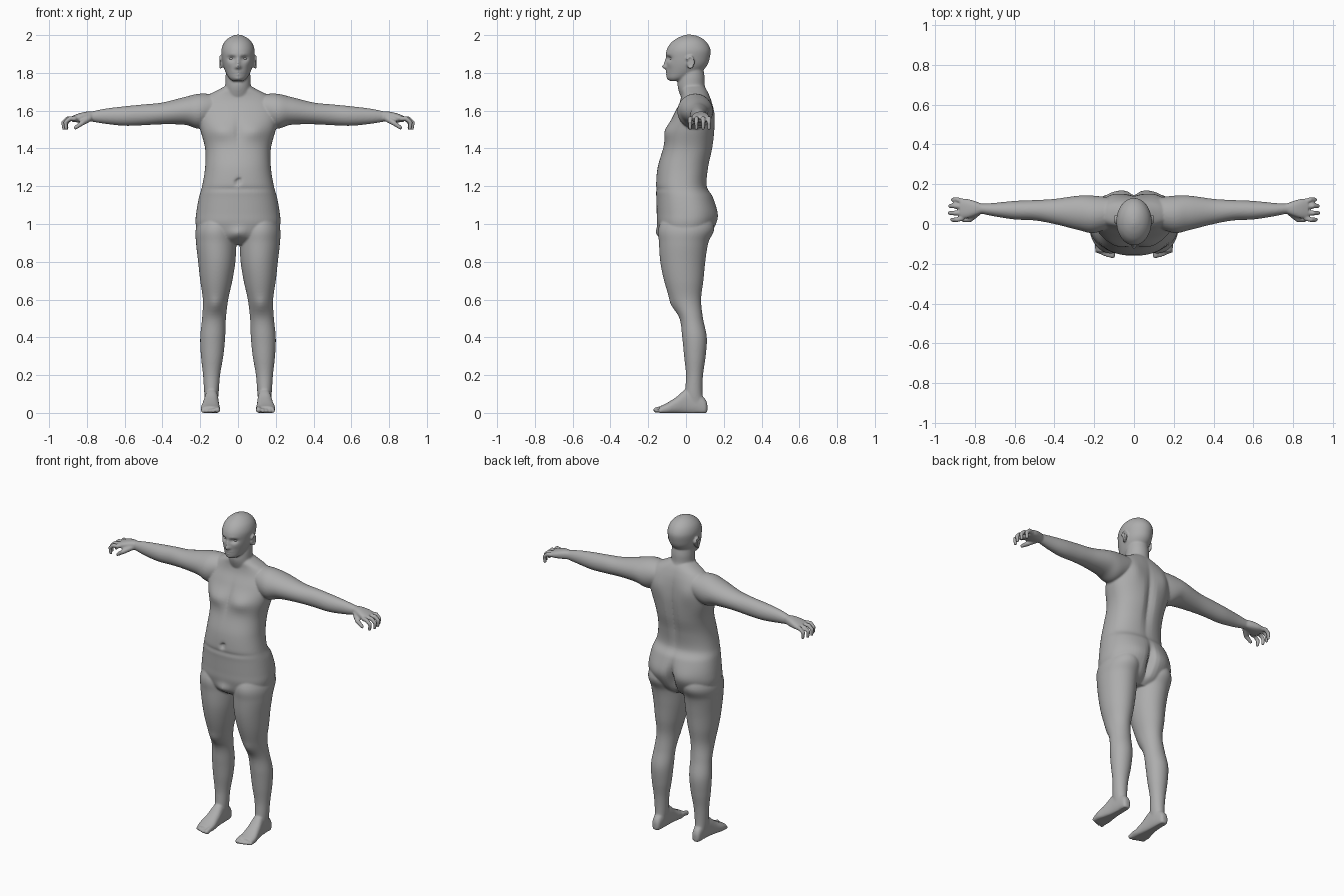
import bpy, bmesh, math
from mathutils import Vector, Matrix

cube = bpy.data.objects.get("Cube")
if cube:
    bpy.data.objects.remove(cube, do_unlink=True)

skin = bpy.data.materials.new("skin grey")
skin.use_nodes = True
GREY = (.42, .42, .42, 1)
skin.diffuse_color = GREY
skin.node_tree.nodes["Principled BSDF"].inputs["Base Color"].default_value = GREY

# Which ring coordinates become x, y, z for each loft direction
AXES = {
    "x": lambda t, a, b: Vector((t, b, a)),
    "y": lambda t, a, b: Vector((a, t, b)),
    "z": lambda t, a, b: Vector((a, b, t)),
}


def smooth_rings(rings, steps=6):
    """Catmull-Rom interpolation between the key rings."""
    out = []
    for i in range(len(rings) - 1):
        p0, p1 = rings[max(i - 1, 0)], rings[i]
        p2, p3 = rings[i + 1], rings[min(i + 2, len(rings) - 1)]
        for k in range(steps):
            t = k / steps
            out.append([
                b + t * ((c - a) + t * ((2 * a - 5 * b + 4 * c - d) + t * (3 * b - a - 3 * c + d))) / 2
                for a, b, c, d in zip(p0, p1, p2, p3)])
    return out + [list(rings[-1])]


def loft(bm, axis, rings, side=1, power=2, bumps=(), segs=64):
    """Closed skin over rings (t, a_low, a_high, b_low, b_high).
    bumps: (front -1 / back 1, x, z, x radius, z radius, height)."""
    loops = []
    for t, a0, a1, b0, b1 in smooth_rings(rings):
        loop = []
        for s in range(segs):
            ang = math.tau * s / segs
            c, n = math.cos(ang), math.sin(ang)
            u = math.copysign(abs(c) ** (2 / power), c)
            v = math.copysign(abs(n) ** (2 / power), n)
            p = AXES[axis](t, (a0 + a1 + (a1 - a0) * u) / 2, (b0 + b1 + (b1 - b0) * v) / 2)
            y = p.y
            for face, x, z, rx, rz, h in bumps:
                if n * face > 0:
                    fall = ((abs(p.x) - x) / rx) ** 2 + ((p.z - z) / rz) ** 2
                    y += face * h * abs(n) * math.exp(-fall)
            loop.append(bm.verts.new((p.x * side, y, max(p.z, 0))))
        loops.append(loop)
    for low, high in zip(loops, loops[1:]):
        for s in range(segs):
            e = (s + 1) % segs
            bm.faces.new((low[s], low[e], high[e], high[s]))
    bm.faces.new(loops[0])
    bm.faces.new(loops[-1])


def ball(bm, pos, radii, tilt=0):
    m = Matrix.Translation(pos) @ Matrix.Rotation(tilt, 4, "X") @ Matrix.Diagonal((*radii, 1))
    bmesh.ops.create_uvsphere(bm, u_segments=20, v_segments=12, radius=1, matrix=m)


def tube(bm, points, r0, r1, side=1):
    """Rounded tapering chain for digits and ear rims."""
    pts = [Vector((x * side, y, z)) for x, y, z in points]
    rad = [r0 + (r1 - r0) * i / (len(pts) - 1) for i in range(len(pts))]
    for p, r in zip(pts, rad):
        ball(bm, p, (r, r, r))
    for p, q, r, s in zip(pts, pts[1:], rad, rad[1:]):
        d = q - p
        m = Matrix.Translation((p + q) / 2) @ d.to_track_quat("Z", "Y").to_matrix().to_4x4()
        bmesh.ops.create_cone(bm, cap_ends=True, segments=16, radius1=r, radius2=s,
                              depth=d.length, matrix=m)


def finish(bm, name):
    bmesh.ops.recalc_face_normals(bm, faces=bm.faces)
    mesh = bpy.data.meshes.new(name)
    bm.to_mesh(mesh)
    bm.free()
    mesh.materials.append(skin)
    mesh.shade_smooth()
    obj = bpy.data.objects.new(name, mesh)
    bpy.context.collection.objects.link(obj)
    return obj


def symmetric(rows):
    return [(t, -w, w, f, b) for t, w, f, b in rows]


body = bmesh.new()

# Torso with chest, navel, waist crease, spine, shoulder blades and cleft
torso = symmetric([
    (.89, .15, -.08, .07), (.93, .205, -.13, .12), (1, .224, -.152, .158), (1.06, .221, -.155, .167),
    (1.14, .207, -.157, .145), (1.2, .19, -.16, .112), (1.3, .174, -.15, .12),
    (1.4, .174, -.122, .142), (1.5, .2, -.1, .152), (1.58, .215, -.065, .148),
    (1.64, .2, -.035, .138), (1.68, .16, -.025, .125), (1.71, .105, -.025, .11), (1.735, .06, -.02, .09)])
loft(body, "z", torso, power=2.3, bumps=[
    (-1, .09, 1.49, .07, .045, .018), (-1, 0, 1.5, .02, .08, -.008),
    (-1, 0, 1.225, .012, .014, -.02), (-1, 0, 1.185, 1, .012, -.005),
    (-1, 0, .95, .04, .03, .02),
    (1, 0, 1.42, .025, .18, -.018), (1, .11, 1.58, .05, .07, .012),
    (1, 0, 1, .022, .09, -.045), (1, .1, 1.03, .06, .06, .008)])

# Neck
loft(body, "z", symmetric([
    (1.62, .1, -.005, .12), (1.68, .078, -.03, .116), (1.73, .068, -.044, .1),
    (1.78, .066, -.04, .098), (1.83, .06, -.03, .09)]))

# Head with brow, eye sockets, cheeks, nose, lips and chin
loft(body, "z", symmetric([
    (1.757, .028, -.085, -.03), (1.772, .047, -.098, .02), (1.8, .064, -.101, .075),
    (1.84, .079, -.103, .112), (1.88, .086, -.106, .126), (1.92, .088, -.103, .13),
    (1.955, .077, -.083, .115), (1.98, .056, -.053, .09),
    (1.995, .031, -.022, .06), (2.002, .008, 0, .03)]), bumps=[
        (-1, .034, 1.876, .02, .012, -.02), (-1, .034, 1.897, .028, .008, .004),
        (-1, .048, 1.845, .018, .018, .004), (-1, 0, 1.832, .011, .012, .024),
        (-1, 0, 1.855, .009, .02, .012), (-1, .011, 1.829, .007, .007, .008),
        (-1, 0, 1.804, .022, .005, .008), (-1, 0, 1.792, .018, .005, .008),
        (-1, 0, 1.798, .024, .003, -.005), (-1, 0, 1.77, .02, .009, .006)])

# Rings for one arm, palm, leg and foot
arm = [(.1, 1.55, 1.685, -.01, .13), (.2, 1.505, 1.69, -.045, .142), (.28, 1.525, 1.673, -.03, .142),
       (.4, 1.528, 1.643, 0, .126), (.5, 1.523, 1.633, .018, .12), (.6, 1.52, 1.623, .023, .116),
       (.7, 1.53, 1.611, .038, .106), (.77, 1.541, 1.597, .052, .102), (.8, 1.545, 1.592, .052, .104)]
palm = [(.76, 1.545, 1.595, .056, .1), (.8, 1.54, 1.595, .04, .115),
        (.84, 1.538, 1.586, .028, .126), (.875, 1.54, 1.573, .028, .126)]
leg = [(1.08, .05, .18, -.1, .12), (.98, .012, .222, -.145, .15), (.9, .009, .222, -.143, .118),
       (.8, .014, .211, -.136, .102), (.7, .03, .2, -.116, .092), (.6, .052, .186, -.083, .08),
       (.5, .064, .19, -.034, .09), (.4, .068, .2, -.02, .11), (.3, .078, .196, -.01, .104),
       (.2, .095, .185, 0, .09), (.1, .103, .178, -.005, .087), (.04, .11, .17, 0, .1)]
foot = [(.113, .128, .152, .01, .045), (.1, .115, .166, -.01, .075), (.05, .107, .172, -.01, .12),
        (0, .104, .177, -.01, .125), (-.05, .1, .187, -.008, .085),
        (-.1, .096, .197, -.008, .053), (-.14, .102, .192, -.005, .034)]

for side in (1, -1):
    loft(body, "x", arm, side)
    loft(body, "x", palm, side, power=2.5)
    loft(body, "z", leg, side, bumps=[(-1, .12, .57, .035, .04, .01)])
    loft(body, "y", foot, side, power=2.4)
    # Curled fingers, the middle ones reaching furthest
    for y, reach in ((.028, -.01), (.057, .002), (.088, 0), (.115, -.014)):
        spread = (y - .07) * .15
        tube(body, [(.865, y, 1.557), (.9 + reach, y + spread, 1.558),
                    (.924 + reach, y + spread, 1.538), (.92 + reach, y + spread, 1.506)],
             .0135, .0095, side)
    # Thumb
    tube(body, [(.79, .055, 1.558), (.825, .022, 1.535), (.86, .02, 1.51)], .018, .01, side)
    # Toes, shrinking outwards
    for i in range(5):
        r = .015 if i == 0 else .0115 - i * .0005
        x = .109 + i * .0185 + (.003 if i else 0)
        tip = -.158 + .007 * max(i - 1, 0)
        tube(body, [(x, -.11, r + .01), (x, tip + .025, r + .006), (x, tip, r)], r, r, side)
    # Ear with a raised rim
    ball(body, (side * .086, .02, 1.853), (.01, .016, .028), -.15)
    rim = [(.094, .022 + .018 * math.cos(a / 5), 1.856 + .03 * math.sin(a / 5))
           for a in range(-9, 14, 2)]
    tube(body, rim, .0055, .0065, side)

# Fuse the parts into one continuous skin
body = finish(body, "body")
fuse = body.modifiers.new("fuse", "REMESH")
fuse.mode = "VOXEL"
fuse.voxel_size = .0055
fuse.use_smooth_shade = True
relax = body.modifiers.new("relax", "SMOOTH")
relax.factor = .5
relax.iterations = 4

# Eyeballs
for side, name in ((1, "left_eye"), (-1, "right_eye")):
    eye = bmesh.new()
    ball(eye, (side * .034, -.073, 1.876), (.014, .013, .0085))
    finish(eye, name)
